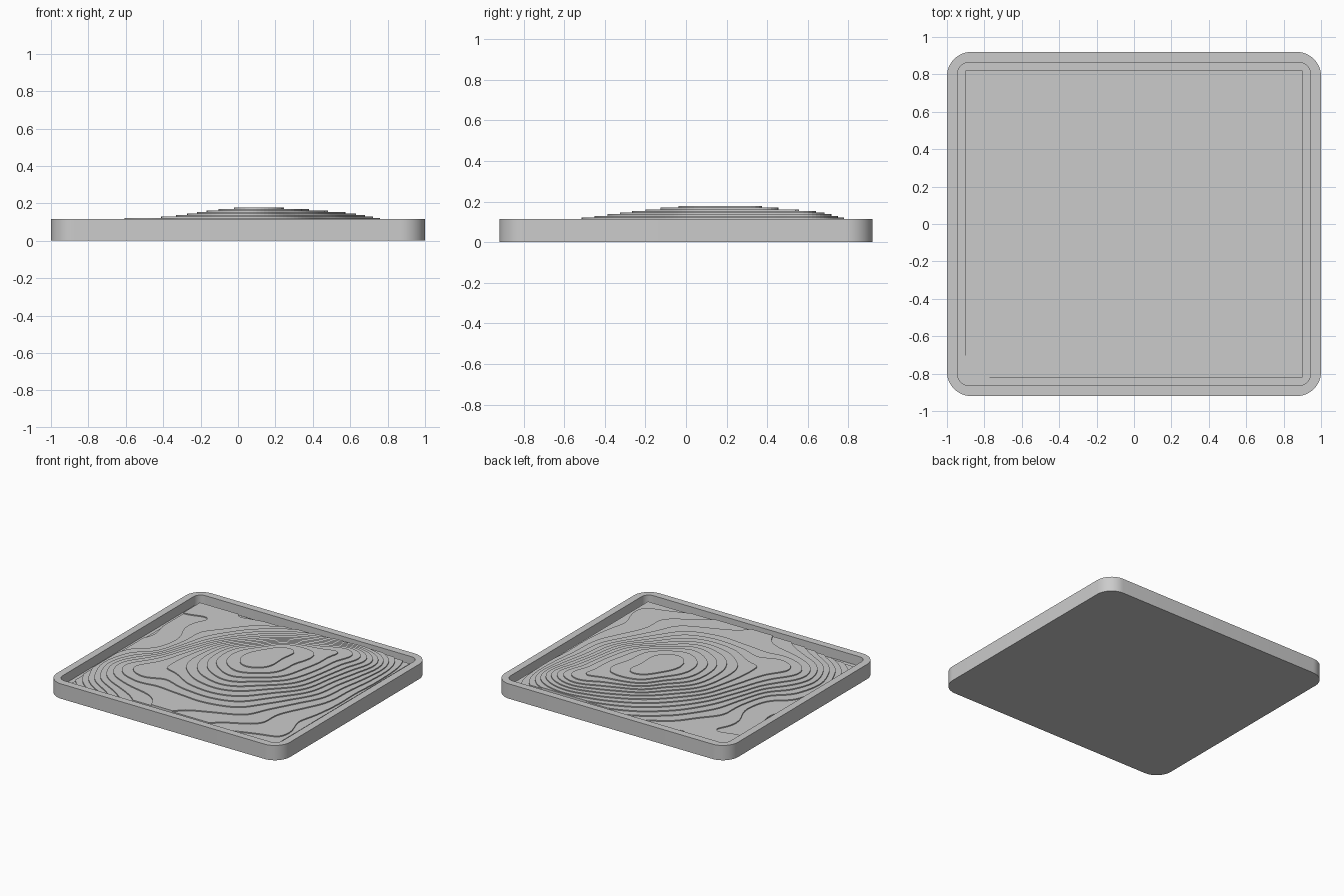
import bpy, bmesh, math
from mathutils import Vector

old = bpy.data.objects.get("Cube")
if old:
    bpy.data.objects.remove(old)

grey = bpy.data.materials.new("plain_grey")
grey.use_nodes = True
colour = (0.6, 0.6, 0.6, 1)
grey.diffuse_color = colour
grey.node_tree.nodes["Principled BSDF"].inputs["Base Color"].default_value = colour

FLOOR, STEP = 0.042, 0.008
HALF_X, HALF_Y = 0.9, 0.82

# Terrain heights in contour steps, rows run from back to front, columns left to right
HEIGHTS = [
    [3.5, 3.3, 2.9, 3.2, 4.7, 6, 7.1, 7.8, 6.7, 4.2],
    [3, 3, 3.6, 5.6, 8, 10.3, 12.2, 13.4, 10.4, 4.6],
    [2.1, 3.3, 5, 8.1, 11.4, 15.2, 15.4, 13.5, 9.6, 4.8],
    [1.9, 2.8, 6.4, 10.8, 14.6, 16.6, 15.4, 13.1, 8.6, 4.6],
    [2.3, 3.6, 8, 11.5, 14.9, 16.3, 15, 12, 8, 4.7],
    [3, 6.2, 9.1, 11, 13, 13.9, 12, 9.3, 6.5, 4.7],
    [3.4, 7.8, 9.7, 9.3, 10.3, 10.6, 9.6, 7.5, 5.6, 4.7],
    [1.9, 5.8, 7.3, 7.5, 7.6, 7.7, 7.3, 6.6, 5.6, 4.9],
    [-0.3, 1.8, 4.4, 6.2, 7.2, 6.7, 6.1, 5.1, 4.7, 4.9],
]


def spline(values, t):
    """Smooth curve through evenly spaced values, t from 0 to 1."""
    last = len(values) - 1
    t = min(max(t, 0), 1) * last
    i = min(int(t), last - 1)
    u = t - i
    b, c = values[i], values[i + 1]
    a = values[i - 1] if i > 0 else 2 * b - c
    d = values[i + 2] if i + 2 <= last else 2 * c - b
    return b + u / 2 * (c - a + u * (2*a - 5*b + 4*c - d + u * (3 * (b - c) + d - a)))


def terrain(x, y):
    across = [spline(row, (x / HALF_X + 1) / 2) for row in HEIGHTS]
    return spline(across, (1 - y / HALF_Y) / 2)


def finish(bm, name):
    bmesh.ops.recalc_face_normals(bm, faces=bm.faces)
    mesh = bpy.data.meshes.new(name)
    bm.to_mesh(mesh)
    bm.free()
    mesh.materials.append(grey)
    obj = bpy.data.objects.new(name, mesh)
    bpy.context.collection.objects.link(obj)
    return obj


def rounded_loop(bm, hx, hy, radius, z, steps=12):
    """Ring of vertices around a rounded rectangle."""
    verts = []
    for corner, (sx, sy) in enumerate([(1, 1), (-1, 1), (-1, -1), (1, -1)]):
        for k in range(steps + 1):
            a = math.pi / 2 * (corner + k / steps)
            verts.append(bm.verts.new((sx * (hx - radius) + radius * math.cos(a),
                                       sy * (hy - radius) + radius * math.sin(a), z)))
    return verts


# Tray with rounded corners and a raised rim
bm = bmesh.new()
rings = [rounded_loop(bm, 1, 0.92, 0.13, 0),
         rounded_loop(bm, 1, 0.92, 0.13, 0.115),
         rounded_loop(bm, 0.943, 0.863, 0.06, 0.115),
         rounded_loop(bm, 0.943, 0.863, 0.06, FLOOR)]
for low, high in zip(rings, rings[1:]):
    for i in range(len(low)):
        bm.faces.new((low[i - 1], low[i], high[i], high[i - 1]))
bm.faces.new(rings[0])
bm.faces.new(rings[-1])
tray = finish(bm, "tray")
bpy.context.view_layer.objects.active = tray
tray.select_set(True)
bpy.ops.object.shade_smooth_by_angle(angle=math.radians(30))

# Relief surface, sliced below into one plate per contour step
relief = bmesh.new()
bmesh.ops.create_grid(relief, x_segments=90, y_segments=82, size=1)
for v in relief.verts:
    v.co.x *= HALF_X
    v.co.y *= HALF_Y
    v.co.z = terrain(v.co.x, v.co.y)
top_level = int(max(v.co.z for v in relief.verts))

# Terrain plates stacked from the tray floor to the summit
for level in range(-1, top_level + 1):
    bm = relief.copy()
    bmesh.ops.bisect_plane(bm, geom=bm.verts[:] + bm.edges[:] + bm.faces[:], dist=1e-5,
                           plane_co=(0, 0, level), plane_no=(0, 0, 1), clear_inner=True)
    for v in bm.verts:
        v.co.z = 0.05 + STEP * level
    rim = [e for e in bm.edges if e.is_boundary]
    side = bmesh.ops.extrude_edge_only(bm, edges=rim)["geom"]
    bmesh.ops.translate(bm, vec=Vector((0, 0, -STEP)),
                        verts=[g for g in side if isinstance(g, bmesh.types.BMVert)])
    finish(bm, f"terrain_plate_{level + 2}")
relief.free()
